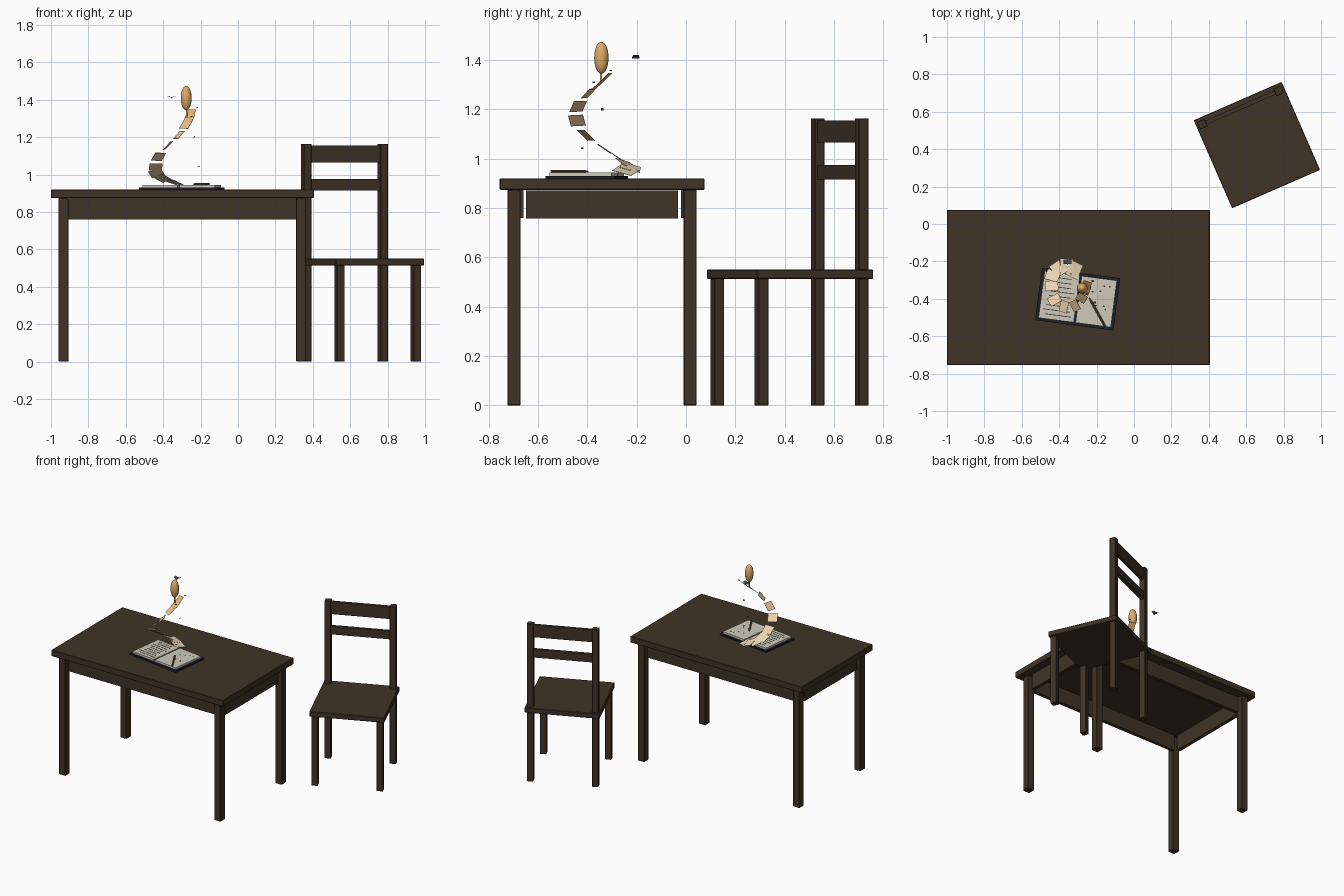
import bpy, bmesh, random
from math import radians, pi
from mathutils import Matrix, Vector

if "Cube" in bpy.data.objects:
    bpy.data.objects.remove(bpy.data.objects["Cube"])

random.seed(4)


def material(name, rgb):
    m = bpy.data.materials.new(name)
    m.diffuse_color = (*rgb, 1)
    m.use_nodes = True
    m.node_tree.nodes["Principled BSDF"].inputs["Base Color"].default_value = m.diffuse_color
    return m


WOOD = material("dark_wood", (0.05, 0.033, 0.02))
COVER = material("cover_cloth", (0.012, 0.015, 0.022))
PAPER = material("paper", (0.62, 0.60, 0.50))
INK = material("ink", (0.04, 0.035, 0.03))
BROWN = material("pen_wood", (0.15, 0.09, 0.035))
GOLD = material("gold", (0.72, 0.40, 0.13))
GREY = material("wing_grey", (0.09, 0.09, 0.09))


def build(name, boxes, mat, frame=Matrix(), bevel=0.0):
    """One object made of boxes given as (centre, size), placed by frame."""
    bm = bmesh.new()
    for centre, size in boxes:
        bmesh.ops.create_cube(bm, size=1, matrix=frame @ Matrix.Translation(centre)
                              @ Matrix.Diagonal((*size, 1)))
    if bevel:
        bmesh.ops.bevel(bm, geom=bm.edges[:], offset=bevel, segments=1, affect='EDGES')
    return finish(name, bm, mat)


def finish(name, bm, mat):
    mesh = bpy.data.meshes.new(name)
    bm.to_mesh(mesh)
    bm.free()
    mesh.materials.append(mat)
    ob = bpy.data.objects.new(name, mesh)
    bpy.context.collection.objects.link(ob)
    return ob


# Table: top, four legs, apron boards
table = Matrix.Translation((-0.2975, -0.34, 0))
build("table_top", [((0, 0, 0.897), (1.405, 0.83, 0.046))], WOOD, table, 0.003)
for sx in (-1, 1):
    for sy in (-1, 1):
        build("table_leg", [((sx * 0.635, sy * 0.357, 0.437), (0.053, 0.053, 0.874))],
              WOOD, table, 0.003)
for s in (-1, 1):
    build("long_apron", [((0, s * 0.332, 0.817), (1.22, 0.025, 0.113))], WOOD, table)
    build("short_apron", [((s * 0.635, 0, 0.815), (0.025, 0.615, 0.113))], WOOD, table)

# Chair: turned seat, legs, back posts and slats
chair = Matrix.Translation((0.657, 0.422, 0)) @ Matrix.Rotation(radians(23.6), 4, 'Z')
build("seat", [((0, 0, 0.532), (0.513, 0.513, 0.037))], WOOD, chair, 0.003)
for s in (-1, 1):
    build("chair_front_leg", [((s * 0.223, -0.224, 0.258), (0.043, 0.043, 0.516))],
          WOOD, chair, 0.002)
    build("chair_back_post", [((s * 0.223, 0.219, 0.582), (0.043, 0.043, 1.164))],
          WOOD, chair, 0.002)
for z, h in ((1.11, 0.09), (0.945, 0.06)):
    build("back_slat", [((0, 0.219, z), (0.41, 0.022, h))], WOOD, chair)

# Open book: cover, two page blocks, ruled lines and ink spots
book = Matrix.Translation((-0.301, -0.402, 0)) @ Matrix.Rotation(radians(-7.5), 4, 'Z')
build("book_cover", [((0, 0, 0.925), (0.422, 0.282, 0.010))], COVER, book)
for s in (-1, 1):
    build("page_block", [((s * 0.1, 0, 0.937), (0.19, 0.252, 0.014))], PAPER, book)
build("ruled_lines", [((-0.1 + random.uniform(-0.008, 0.008), 0.1 - i * 0.025, 0.9445),
                       (random.uniform(0.11, 0.15), 0.004, 0.001)) for i in range(9)],
      INK, book)
build("ink_spots", [((random.uniform(0.03, 0.17), random.uniform(-0.05, 0.11), 0.9445),
                     (0.009, 0.007, 0.001)) for i in range(8)], INK, book)

# Pen lying on the right page
a, b = Vector((-0.245, -0.385, 0.949)), Vector((-0.15, -0.555, 0.949))
turn = (b - a).to_track_quat('Z', 'Y').to_matrix().to_4x4()
bm = bmesh.new()
bmesh.ops.create_cone(bm, cap_ends=True, segments=8, radius1=0.006, radius2=0.006,
                      depth=0.15, matrix=Matrix.Translation(a.lerp(b, 0.56)) @ turn)
bmesh.ops.create_cone(bm, cap_ends=True, segments=8, radius1=0.001, radius2=0.006,
                      depth=0.024, matrix=Matrix.Translation(a.lerp(b, 0.11)) @ turn)
finish("pen", bm, BROWN)

# Spiral of loose pages rising from the book, turning golden at the top
path = [Vector(p) for p in (
    (-0.32, -0.245, 0.952), (-0.36, -0.225, 0.965), (-0.405, -0.24, 0.98),
    (-0.435, -0.275, 1.005), (-0.44, -0.33, 1.04), (-0.425, -0.405, 1.095),
    (-0.375, -0.442, 1.155), (-0.315, -0.437, 1.212), (-0.28, -0.395, 1.265),
    (-0.262, -0.355, 1.30), (-0.252, -0.325, 1.33))]
last = len(path) - 1
low, high = Vector((0.83, 0.68, 0.48)), Vector((0.78, 0.45, 0.15))
for i, p in enumerate(path):
    k = i / last
    t = (path[min(i + 1, last)] - path[max(i - 1, 0)]).normalized()
    side = Vector((0, 0, 1)).cross(t).normalized()
    side.z += 0.28 if i < 4 else random.uniform(-0.12, 0.12)
    n = t.cross(side).normalized()
    side = n.cross(t)
    frame = Matrix.Translation(p) @ Matrix((t, side, n)).transposed().to_4x4()
    build("loose_page", [((0, 0, 0), (0.074 - 0.022 * k, 0.086 - 0.04 * k, 0.0015))],
          material("page_tint", low.lerp(high, k * k)), frame)

# Golden egg-shaped body floating at the top of the spiral
bm = bmesh.new()
bmesh.ops.create_uvsphere(bm, u_segments=24, v_segments=16, radius=1,
                          matrix=Matrix.Translation((-0.277, -0.343, 1.409))
                          @ Matrix.Diagonal((0.029, 0.029, 0.065, 1)))
for f in bm.faces:
    f.smooth = True
finish("floating_egg", bm, GOLD)
build("egg_stem", [((-0.275, -0.345, 1.33), (0.008, 0.008, 0.05))], GOLD)

# Small winged insect beside the egg
spot = Matrix.Translation((-0.355, -0.203, 1.412))
for s in (-1, 1):
    build("insect_wing", [((s * 0.011, 0, 0), (0.022, 0.024, 0.002))], GREY,
          spot @ Matrix.Rotation(-s * pi / 9, 4, 'Y'))
build("insect_body", [((0, 0, -0.002), (0.006, 0.03, 0.007))], INK, spot)

# Tiny scraps drifting in the air
for p in ((-0.22, -0.305, 1.358), (-0.21, -0.42, 1.043), (-0.25, -0.374, 1.31),
          (-0.235, -0.34, 1.2)):
    build("scrap", [((0, 0, 0), (0.012, 0.01, 0.003))], BROWN,
          Matrix.Translation(p) @ Matrix.Rotation(random.uniform(-1, 1), 4, 'Y'))
